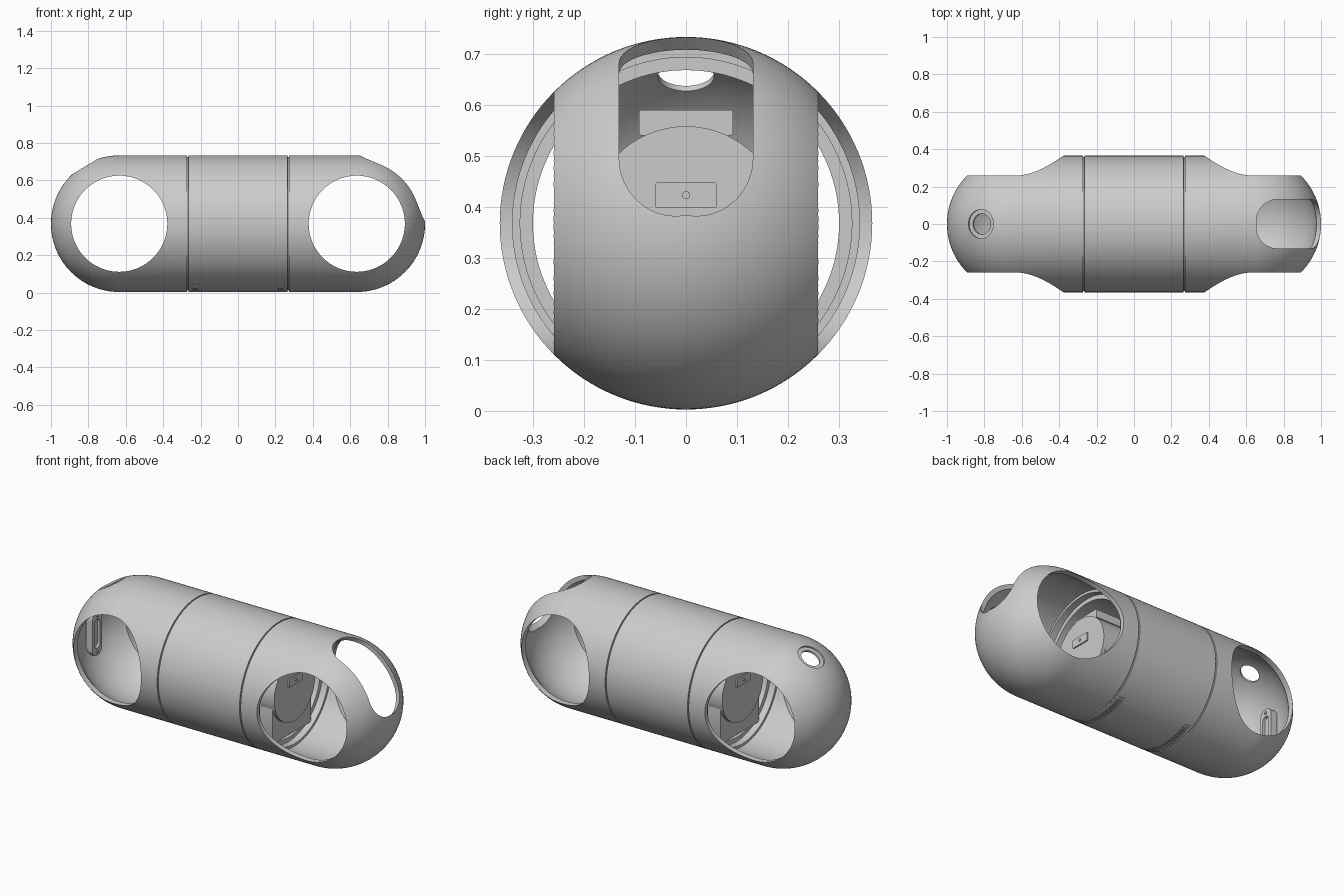
import bpy, bmesh
from math import pi, sin, cos, radians
from mathutils import Matrix, Vector

cube = bpy.data.objects.get("Cube")
if cube:
    bpy.data.objects.remove(cube, do_unlink=True)

R, END, ZC = 0.365, 0.635, 0.368      # hull radius, dome centre, axis height
WALL = 0.025

grey = bpy.data.materials.new("light grey")
grey.use_nodes = True
grey.diffuse_color = (0.6, 0.6, 0.6, 1)
grey.node_tree.nodes["Principled BSDF"].inputs["Base Color"].default_value = (0.6, 0.6, 0.6, 1)


def finish(bm, name, cutter=False):
    bmesh.ops.recalc_face_normals(bm, faces=bm.faces)
    mesh = bpy.data.meshes.new(name)
    bm.to_mesh(mesh)
    bm.free()
    mesh.materials.append(grey)
    ob = bpy.data.objects.new(name, mesh)
    bpy.context.collection.objects.link(ob)
    ob.hide_render = cutter
    return ob


def revolve(name, profile, steps=128):
    """Closed (x, radius) profile turned about the long axis."""
    bm = bmesh.new()
    verts = [bm.verts.new((x, 0, r)) for x, r in profile]
    edges = [bm.edges.new((a, b)) for a, b in zip(verts, verts[1:] + verts[:1])]
    bmesh.ops.spin(bm, geom=verts + edges, cent=(0, 0, 0), axis=(1, 0, 0),
                   angle=2 * pi, steps=steps, use_merge=True)
    bmesh.ops.remove_doubles(bm, verts=bm.verts, dist=1e-5)
    bmesh.ops.translate(bm, verts=bm.verts, vec=(0, 0, ZC))
    return finish(bm, name)


def prism(name, outline, low, high, matrix, cutter=True):
    """2D outline extruded along local z, then placed."""
    bm = bmesh.new()
    face = bm.faces.new([bm.verts.new((x, y, low)) for x, y in outline])
    new = bmesh.ops.extrude_face_region(bm, geom=[face])["geom"]
    top = [g for g in new if isinstance(g, bmesh.types.BMVert)]
    bmesh.ops.translate(bm, verts=top, vec=(0, 0, high - low))
    bmesh.ops.transform(bm, matrix=matrix, verts=bm.verts)
    return finish(bm, name, cutter)


def rounded(w, h, r, n=16):
    pts = []
    for i, (sx, sy) in enumerate(((1, 1), (-1, 1), (-1, -1), (1, -1))):
        for k in range(n + 1):
            a = (i + k / n) * pi / 2
            pts.append((sx * (w / 2 - r) + r * cos(a), sy * (h / 2 - r) + r * sin(a)))
    return pts


def circle(r, n=96):
    return [(r * cos(2 * pi * k / n), r * sin(2 * pi * k / n)) for k in range(n)]


def cut(target, cutters):
    for c in cutters:
        mod = target.modifiers.new("cut", "BOOLEAN")
        mod.object, mod.operation, mod.solver = c, "DIFFERENCE", "EXACT"
    bpy.context.view_layer.update()
    mesh = bpy.data.meshes.new_from_object(
        target.evaluated_get(bpy.context.evaluated_depsgraph_get()))
    target.modifiers.clear()
    target.data = mesh
    for c in cutters:
        bpy.data.objects.remove(c, do_unlink=True)


def smooth(ob):
    bpy.ops.object.select_all(action="DESELECT")
    ob.select_set(True)
    bpy.context.view_layer.objects.active = ob
    bpy.ops.object.shade_smooth_by_angle(angle=radians(30))


# Hull: domed tube with seam grooves outside and stepped seats inside
N = 32
dome = [(END + R * cos(pi / 2 * k / N), R * sin(pi / 2 * k / N)) for k in range(N + 1)]
seam = [(0.273, R), (0.272, R - 0.007), (0.266, R - 0.007), (0.265, R)]
right = dome + seam
outer = right + [(-x, r) for x, r in reversed(right)]
ri = R - WALL
cavity = [(END + ri * cos(pi / 2 * k / N), ri * sin(pi / 2 * k / N)) for k in range(N + 1)]
seats = [(0.37, ri), (0.37, 0.325), (0.33, 0.325), (0.33, 0.3)]
inside = cavity + seats
inner = inside + [(-x, r) for x, r in reversed(inside)]

hull = revolve("hull", outer)
hollow = revolve("hollow", inner)

# Wheel openings, end window and top port
cutters = [hollow]
for s in (-1, 1):
    cutters.append(prism("wheel_opening", circle(0.257), -0.6, 0.6,
                         Matrix.Translation((s * END, 0, ZC)) @ Matrix.Rotation(pi / 2, 4, "X")))
window = Matrix.Translation((END, 0, ZC)) @ Matrix.Rotation(radians(45.5), 4, "Y")
cutters.append(prism("window_cutter", rounded(0.49, 0.262, 0.115), 0.1, 0.6, window))
port = Matrix.Translation((-END, 0, ZC)) @ Matrix.Rotation(radians(-31), 4, "Y")
cutters.append(prism("port_recess", circle(0.078, 48), 0.347, 0.5, port))
cutters.append(prism("port_bore", circle(0.055, 48), 0.2, 0.5, port))

# Fine vent slots under the belly beside each seam
for s in (-1, 1):
    for k in range(-11, 12):
        m = Matrix.Translation((s * 0.228, 0, ZC)) @ Matrix.Rotation(radians(180 + k * 2.6), 4, "X")
        cutters.append(prism("vent", rounded(0.036, 0.008, 0.003, 2), R - 0.006, R + 0.02, m))
cut(hull, cutters)
smooth(hull)

# Inner mounting block, its rounded motor housing and top plate
along_x = Matrix.Translation((0, 0, ZC)) @ Matrix.Rotation(pi / 2, 4, "Y")
block = prism("mounting_block", rounded(0.3, 0.36, 0.01, 2), -0.35, 0.35,
              Matrix.Translation((0, 0, -0.12)) @ along_x, False)
housing = prism("motor_housing", circle(0.19, 64), -0.37, 0.37, along_x, False)
plate = prism("top_plate", rounded(0.05, 0.185, 0.005, 2), -0.34, 0.34,
              Matrix.Translation((0, 0, 0.197)) @ along_x, False)
for ob in (block, housing, plate):
    smooth(ob)

# End fittings: small pad with a screw on each face of the housing
for s in (-1, 1):
    smooth(prism("shaft_pad", rounded(0.05, 0.12, 0.004, 2), s * 0.36, s * 0.378,
                 Matrix.Translation((0, 0, 0.055)) @ along_x, False))
    smooth(prism("shaft_screw", circle(0.008, 16), s * 0.37, s * 0.383,
                 Matrix.Translation((0, 0, 0.055)) @ along_x, False))

# Upright bracket inside the closed dome, with two screws
back = Matrix.Translation((-END, 0, ZC - 0.02)) @ Matrix.Rotation(-pi / 2, 4, "Y")
bracket = prism("dome_bracket", rounded(0.26, 0.09, 0.044), 0.285, 0.325, back, False)
cut(bracket, [prism("bracket_slot", rounded(0.17, 0.05, 0.024), 0.2, 0.3, back)])
smooth(bracket)
for s in (-1, 1):
    smooth(prism("bracket_screw", circle(0.009, 16), 0.28, 0.29,
                 back @ Matrix.Translation((s * 0.107, 0, 0)), False))
